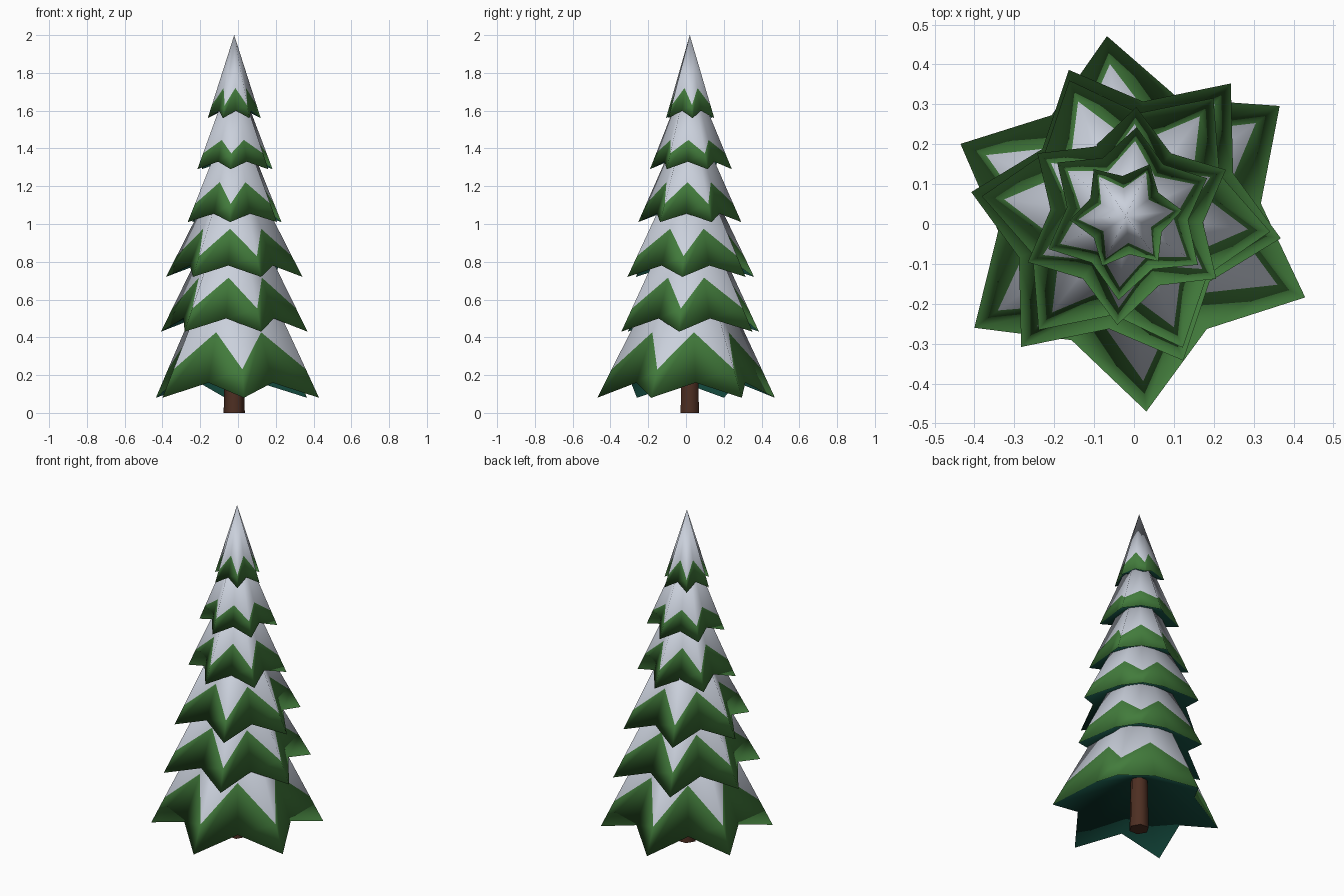
import bpy
import math
from mathutils import Vector

if "Cube" in bpy.data.objects:
    bpy.data.objects.remove(bpy.data.objects["Cube"])

POINTS = 6
AXIS = (-0.02, 0.02)


def material(name, rgb):
    m = bpy.data.materials.new(name)
    m.diffuse_color = (*rgb, 1.0)
    m.use_nodes = True
    m.node_tree.nodes["Principled BSDF"].inputs["Base Color"].default_value = m.diffuse_color
    return m


SNOW = material("snow", (0.59, 0.63, 0.71))
GREEN = material("needle_green", (0.055, 0.20, 0.045))
UNDER = material("underside_teal", (0.006, 0.06, 0.042))
BARK = material("bark_brown", (0.075, 0.028, 0.016))


def add_mesh(name, verts, faces, mats):
    me = bpy.data.meshes.new(name)
    me.from_pydata(verts, [], faces)
    for m in mats:
        me.materials.append(m)
    for p in me.polygons:
        p.use_smooth = True
        p.material_index = 1 if len(mats) > 1 and p.normal.z < 0 else 0
    me.update()
    ob = bpy.data.objects.new(name, me)
    bpy.context.collection.objects.link(ob)
    return ob


def tier(label, cx, cy, radius, phase, tip_z, valley_z, apex_z,
         peak=0.30, bulge=0.0, waves=1, bulge_dir=0.0):
    n = POINTS * 2
    apex = Vector((*AXIS, apex_z))
    rim, line = [], []
    for i in range(n):
        tip = i % 2 == 0
        a = math.radians(phase + i * 180 / POINTS)
        r = radius + bulge * math.cos(waves * (a - math.radians(bulge_dir)))
        r *= 1.0 if tip else 0.70
        p = Vector((cx + r * math.cos(a), cy + r * math.sin(a),
                    tip_z if tip else valley_z))
        rim.append(p)
        # snow hangs low on the tips and stays high in the valleys
        line.append(p.lerp(apex, 0.155 if tip else peak))

    ring = [(i, (i + 1) % n) for i in range(n)]
    # snow cap
    add_mesh(label + "_snow", line + [apex], [(i, j, n) for i, j in ring], [SNOW])
    # green skirt with its shallow hollow underside
    hollow = Vector((*AXIS, tip_z + 0.52 * radius))
    skirt = [(i, j, j + n, i + n) for i, j in ring]
    under = [(j, i, 2 * n) for i, j in ring]
    add_mesh(label + "_needles", rim + line + [hollow], skirt + under, [GREEN, UNDER])


# tiers, bottom to top: centre x, y, radius, phase, tip z, valley z, apex z,
# snow peak, then an optional uneven spread of the tips
TIERS = [
    (-0.020, 0.016, 0.473, 36.0, 0.08, 0.16, 1.05, 0.30, 0.02, 1, -45),
    (-0.020, 0.022, 0.402, 51.5, 0.43, 0.50, 1.22, 0.30, 0.02, 2, 51),
    (-0.020, 0.025, 0.364, 53.0, 0.72, 0.78, 1.43, 0.30),
    (-0.018, 0.020, 0.274, 25.0, 1.01, 1.055, 1.63, 0.29),
    (-0.016, 0.026, 0.218, 24.0, 1.29, 1.33, 1.83, 0.23),
    (-0.020, 0.022, 0.141, 5.0, 1.56, 1.60, 2.00, 0.30),
]
for k, t in enumerate(TIERS, 1):
    tier(f"tier_{k}", *t)

# trunk: six-sided, slightly tapered
bpy.ops.mesh.primitive_cone_add(vertices=6, radius1=0.056, radius2=0.046, depth=0.5,
                                location=(*AXIS, 0.25),
                                rotation=(0, 0, math.radians(30)))
trunk = bpy.context.object
trunk.name = "trunk"
trunk.data.materials.append(BARK)
bpy.ops.object.shade_smooth_by_angle(angle=math.radians(65))
